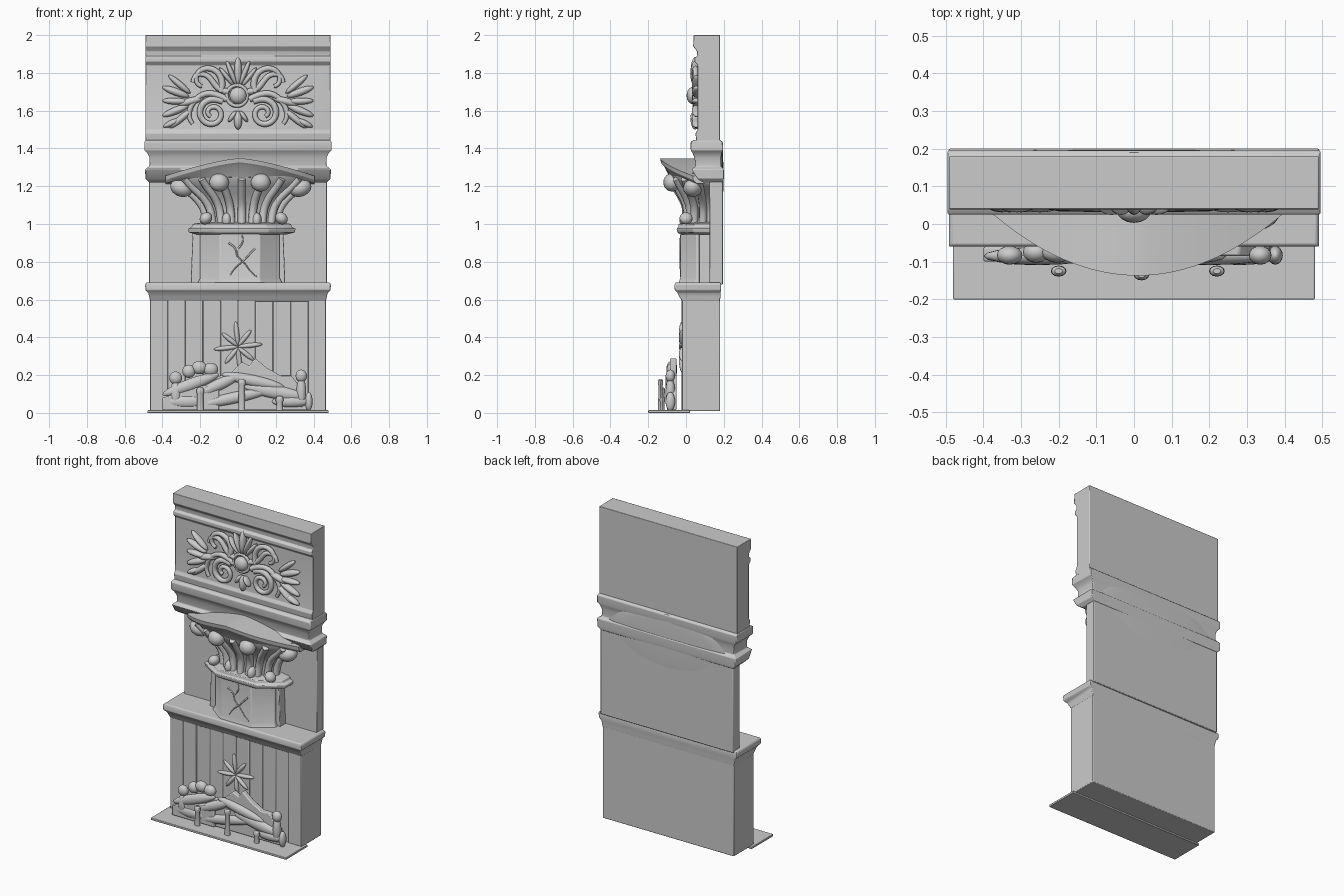
import bpy, bmesh, random
from math import sin, cos, pi, radians
from mathutils import Matrix, Vector

random.seed(4)
cube = bpy.data.objects.get("Cube")
if cube:
    bpy.data.objects.remove(cube, do_unlink=True)

stone = bpy.data.materials.new("pale grey stone")
stone.use_nodes = True
stone.diffuse_color = (0.6, 0.6, 0.6, 1)
stone.node_tree.nodes["Principled BSDF"].inputs["Base Color"].default_value = (0.6, 0.6, 0.6, 1)


def finish(name, bm, bevel=0, angle=35):
    """Turn a bmesh into a shaded object with an optional soft edge."""
    bmesh.ops.recalc_face_normals(bm, faces=bm.faces)
    mesh = bpy.data.meshes.new(name)
    bm.to_mesh(mesh)
    bm.free()
    mesh.materials.append(stone)
    obj = bpy.data.objects.new(name, mesh)
    bpy.context.collection.objects.link(obj)
    if bevel:
        mod = obj.modifiers.new("soft edges", 'BEVEL')
        mod.width, mod.segments, mod.limit_method = bevel, 2, 'ANGLE'
    bpy.ops.object.select_all(action='DESELECT')
    obj.select_set(True)
    bpy.context.view_layer.objects.active = obj
    bpy.ops.object.shade_smooth_by_angle(angle=radians(angle))
    return obj


def loft(name, rings, bevel=0, angle=35):
    """Skin a closed solid through matching rings of points."""
    bm = bmesh.new()
    rows = [[bm.verts.new(p) for p in ring] for ring in rings]
    n = len(rows[0])
    for a, b in zip(rows, rows[1:]):
        for i in range(n):
            j = (i + 1) % n
            bm.faces.new((a[i], a[j], b[j], b[i]))
    bm.faces.new(rows[0])
    bm.faces.new(rows[-1])
    return finish(name, bm, bevel, angle)


def moulding(name, levels, bevel=0.004):
    """Stack of rectangles: (z, half width, front y, back y)."""
    return loft(name, [[(-w, f, z), (w, f, z), (w, b, z), (-w, b, z)]
                       for z, w, f, b in levels], bevel)


def prism(name, outline, y0, y1, bevel=0.006):
    return loft(name, [[(x, y, z) for x, z in outline] for y in (y0, y1)], bevel)


def blobs(name, items, y, depth, mirror=False):
    """Flattened ellipsoids: (x, z, half length, half width, degrees)."""
    bm = bmesh.new()
    for x, z, length, width, deg in items:
        for s in ((1, -1) if mirror else (1,)):
            m = (Matrix.Translation((s * x, y, z))
                 @ Matrix.Rotation(-radians(deg if s > 0 else 180 - deg), 4, 'Y')
                 @ Matrix.Diagonal((length, depth, width, 1)))
            bmesh.ops.create_uvsphere(bm, u_segments=16, v_segments=10, radius=1, matrix=m)
    return finish(name, bm, angle=60)


def tubes(name, paths, radius, taper=0.5):
    """Tapered smooth tubes through points, as one mesh."""
    curve = bpy.data.curves.new(name, 'CURVE')
    curve.dimensions, curve.bevel_depth = '3D', radius
    curve.bevel_resolution, curve.use_fill_caps, curve.resolution_u = 2, True, 4
    for path in paths:
        sp = curve.splines.new('NURBS')
        sp.points.add(len(path) - 1)
        for i, (pt, co) in enumerate(zip(sp.points, path)):
            pt.co = (*co, 1)
            pt.radius = 1 - (1 - taper) * i / (len(path) - 1)
        sp.order_u, sp.use_endpoint_u = min(4, len(path)), True
    tmp = bpy.data.objects.new(name, curve)
    bpy.context.collection.objects.link(tmp)
    dg = bpy.context.evaluated_depsgraph_get()
    mesh = bpy.data.meshes.new_from_object(tmp.evaluated_get(dg))
    bpy.data.objects.remove(tmp, do_unlink=True)
    bm = bmesh.new()
    bm.from_mesh(mesh)
    return finish(name, bm, angle=60)


# Main masonry, from the ground up
moulding("ground_plate", [(0, .48, -.2, .02), (.014, .48, -.2, .02)], .003)
moulding("lower_block", [(.01, .465, -.012, .18), (.61, .465, -.012, .18)])
moulding("lower_cornice", [(.59, .465, -.02, .18), (.615, .47, -.035, .182),
                           (.635, .475, -.045, .183), (.65, .49, -.06, .185),
                           (.68, .492, -.06, .185), (.69, .485, -.055, .18)])
moulding("middle_slab", [(.68, .47, .125, .195), (1.25, .47, .125, .195)])
moulding("upper_ledge", [(1.22, .47, .09, .196), (1.24, .49, .06, .2), (1.29, .492, .03, .2),
                         (1.305, .47, .05, .185), (1.35, .468, .045, .185),
                         (1.375, .48, .035, .19), (1.39, .495, .025, .195),
                         (1.435, .495, .025, .195), (1.445, .49, .04, .18)])
moulding("upper_block", [(1.44, .49, .055, .18), (1.48, .49, .05, .18), (1.5, .49, .062, .18),
                         (1.84, .49, .062, .18), (1.86, .49, .045, .18), (1.88, .49, .045, .18),
                         (1.89, .49, .06, .18), (1.915, .49, .058, .18),
                         (1.94, .49, .038, .18), (2, .49, .04, .18)], .003)
blobs("back_swelling", [(0, 1.25, .43, .19, 0)], .19, .008)

# Uneven planks facing the lower block
for i in range(10):
    x0 = -.465 + i * .093
    y = -.02 + random.uniform(-.003, .003)
    prism(f"plank_{i}", [(x0, .012), (x0 + .093, .012), (x0 + .093, .6), (x0, .6)], y, .0, .004)


# Faceted column shaft, pilaster behind it and its collar
def half_octagon(z, w, front, cx=.01):
    outline = [(-1, .13), (-1, front + .085), (-.5, front), (.5, front), (1, front + .085), (1, .13)]
    return [(cx + k * w, y, z) for k, y in outline]


loft("column_shaft", [half_octagon(z, w, f) for z, w, f in
                      ((.685, .225, -.04), (.715, .21, -.03), (.96, .21, -.03))], .004)
moulding("pilaster", [(.685, .25, .07, .13), (.96, .24, .07, .13)])
loft("collar", [half_octagon(z, w, f, .02) for z, w, f in
                ((.945, .24, -.03), (.955, .28, -.045), (.975, .285, -.05),
                 (.985, .265, -.04), (1.0, .26, -.04), (1.01, .2, .0))], .004)
tubes("shaft_cracks", [[(x, -.03, z) for x, z in path] for path in (
    ((-.05, .9), (.0, .87), (-.02, .83), (.04, .8), (.06, .75), (.1, .72)),
    ((.09, .87), (.05, .83), (.03, .8), (-.02, .77), (-.04, .73)),
    ((.0, .87), (.04, .91), (.02, .94)))], .005)


# Flared bell of the capital
def half_round(z, w, front, cx=.02):
    return [(cx - w * cos(pi * i / 24), .13 - (.13 - front) * sin(pi * i / 24) ** .8, z)
            for i in range(25)]


bell = [(1.0, .19, .0), (1.06, .195, .01), (1.11, .22, .0), (1.16, .27, -.03),
        (1.2, .33, -.055), (1.24, .37, -.08), (1.27, .37, -.085)]
loft("capital_bell", [half_round(*r) for r in bell], angle=60)

# Leaf ribs climbing the bell and curling over at the top
ribs = []
for deg in (12, 35, 55, 73, 90, 107, 125, 145, 168):
    a = radians(deg)
    ribs.append([(.02 - w * cos(a), .13 - (.13 - f) * sin(a) ** .8 - .004, z)
                 for z, w, f in bell[:6]])
tubes("capital_leaf_ribs", ribs, .022, .9)
blobs("leaf_tips", [(-.17, 1.03, .035, .03, 40), (.23, 1.03, .035, .03, 140),
                    (-.06, 1.02, .025, .04, 0), (.1, 1.02, .025, .04, 0)], .0, .035)
blobs("front_knobs", [(-.1, 1.22, .052, .048, 0), (.12, 1.22, .052, .048, 0)], -.075, .045)
blobs("side_knobs", [(-.3, 1.19, .06, .045, -20), (.33, 1.19, .06, .045, 20)], .035, .05)

# Bowed, arched slab on the capital
stations = []
for i in range(33):
    t = -1 + i / 16
    rise = 1 - abs(t) ** 1.4
    x = .01 + .395 * t
    front, top = .035 - .172 * (1 - t * t), 1.255 + .093 * rise
    inner = min(front + .05, .11)
    stations.append([(x, .13, top), (x, front, top), (x, front + .004, top - .022),
                     (x, front + .02, top - .04), (x, inner, 1.215 + .035 * rise), (x, .13, 1.21)])
loft("capital_slab", stations, angle=30)

# Carved frieze ornament: leaves, scrolls and a boss
blobs("ornament_boss", [(0, 1.68, .045, .045, 0)], .035, .032)
tubes("ornament_boss_ring", [[(-.005 + .056 * cos(pi * i / 8), .045, 1.68 + .056 * sin(pi * i / 8))
                              for i in range(17)]], .01, 1)
blobs("ornament_plume", [(0, 1.81, .075, .02, 90), (.035, 1.8, .07, .014, 68),
                         (.06, 1.78, .06, .013, 52), (0, 1.55, .05, .022, 90),
                         (.03, 1.57, .035, .013, 125)], .05, .026, True)
blobs("ornament_side_leaves", [(.33, 1.7, .075, .02, 20), (.31, 1.74, .075, .017, 40),
                               (.33, 1.65, .07, .018, 2), (.33, 1.6, .075, .02, -22),
                               (.3, 1.56, .08, .018, -40), (.35, 1.535, .05, .016, -25),
                               (.25, 1.65, .07, .02, -15)], .055, .024, True)


def spiral(cx, cz, r0, r1, a0, a1, side):
    pts = []
    for i in range(19):
        k = i / 18
        a, r = radians(a0 + (a1 - a0) * k), r0 + (r1 - r0) * k
        pts.append((side * (cx + r * cos(a)), .05, cz + r * sin(a)))
    return pts


scrolls = []
for s in (1, -1):
    scrolls.append(spiral(.135, 1.585, .085, .018, 130, -420, s))
    scrolls.append(spiral(.175, 1.755, .1, .03, 215, -60, s))
    scrolls.append([(s * x, .05, z) for x, z in
                    ((.05, 1.7), (.1, 1.7), (.14, 1.77), (.18, 1.8), (.235, 1.79), (.24, 1.75))])
    scrolls.append([(s * x, .05, z) for x, z in
                    ((.06, 1.66), (.13, 1.7), (.2, 1.69), (.25, 1.63), (.27, 1.57), (.24, 1.53))])
tubes("ornament_scrolls", scrolls, .018, .6)

# Eight-pointed star on the lower wall
rays = []
for i in range(8):
    a = pi * i / 4 + .1
    r = .065 if i % 2 == 0 else .055
    rays.append((r * cos(a), .35 + r * sin(a) * 1.1, r, .013, 45 * i + 6))
blobs("star", rays, -.021, .016)

# Landscape standing on the ground plate
prism("mountains", [(-.2, .015), (.37, .015), (.36, .1), (.28, .2), (.22, .2), (.15, .24),
                    (.09, .29), (.06, .25), (.02, .27), (-.04, .21), (-.12, .19), (-.3, .1)],
      -.085, -.05)
prism("left_hill", [(-.4, .015), (-.1, .015), (-.1, .16), (-.2, .14), (-.4, .08)], -.1, -.06)
blobs("hill_bands", [(-.25, .15, .16, .032, 20), (-.1, .15, .13, .03, 25), (.08, .17, .17, .03, -12),
                     (.2, .11, .17, .035, -10), (-.02, .08, .2, .03, 12), (.28, .06, .1, .03, 0),
                     (-.27, .06, .12, .035, 0)], -.085, .024)
blobs("left_bushes", [(-.26, .22, .035, .035, 0), (-.205, .24, .04, .035, 0),
                      (-.145, .23, .04, .035, 0)], -.075, .028)
blobs("side_trees", [(-.33, .185, .034, .034, 0), (-.33, .1, .03, .07, 0), (.335, .195, .03, .034, 0),
                     (.335, .11, .026, .08, 0), (.375, .06, .02, .05, 0)], -.083, .025)

# Small posts in front
for name, x, y, top in (("centre_post", .02, -.135, .18), ("left_post", -.2, -.125, .135),
                        ("right_post", .22, -.125, .09)):
    loft(name, [[(x + r * cos(pi * i / 6), y + .7 * r * sin(pi * i / 6), z) for i in range(12)]
                for z, r in ((.01, .018), (top - .035, .016), (top - .025, .021),
                             (top - .008, .019), (top, .01))])
